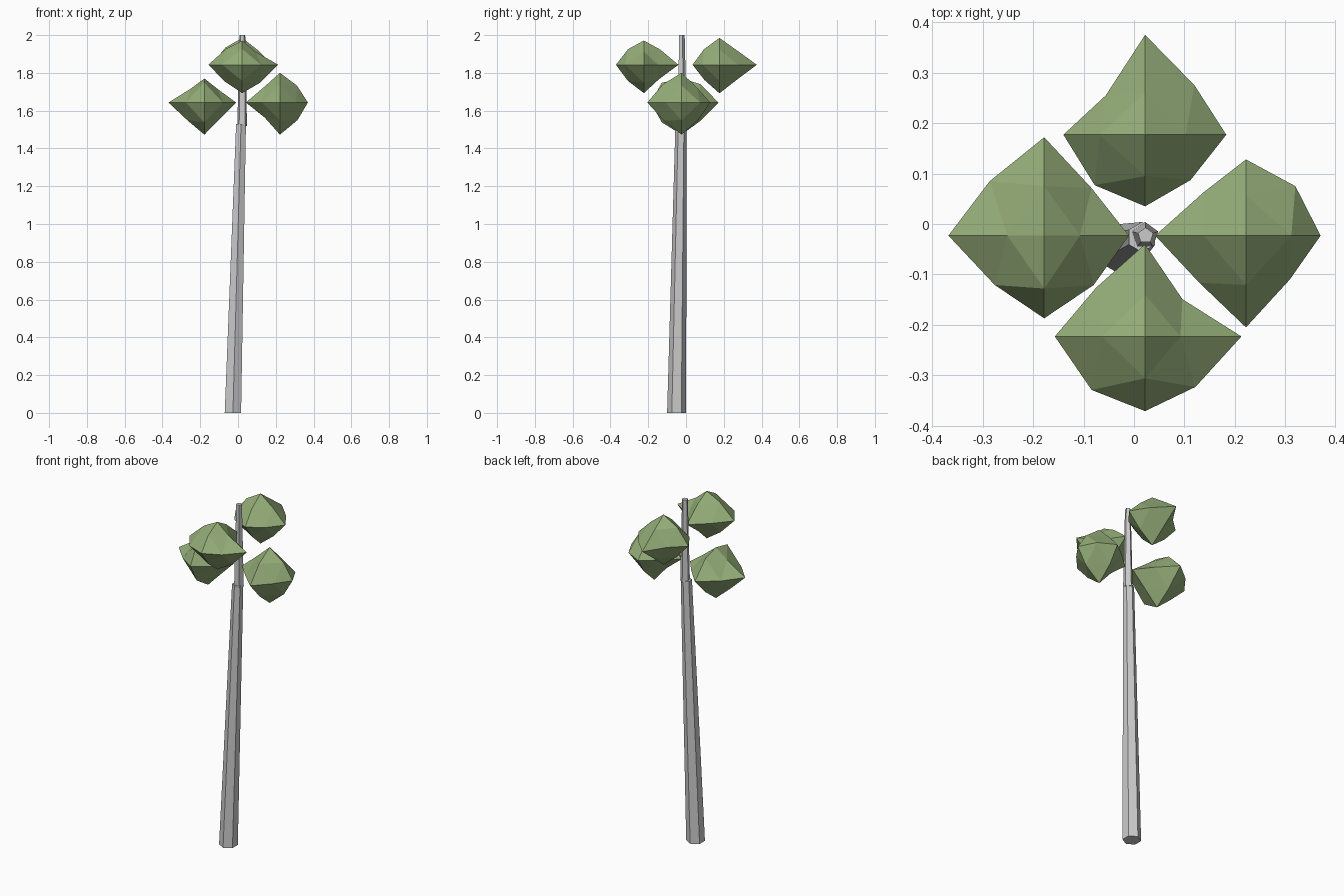
import bpy, bmesh, math
from mathutils import Vector

if "Cube" in bpy.data.objects:
    bpy.data.objects.remove(bpy.data.objects["Cube"])


def link(name, bm, mat=None):
    bmesh.ops.recalc_face_normals(bm, faces=bm.faces)
    mesh = bpy.data.meshes.new(name)
    bm.to_mesh(mesh)
    bm.free()
    obj = bpy.data.objects.new(name, mesh)
    bpy.context.collection.objects.link(obj)
    if mat:
        mesh.materials.append(mat)
    return obj


def limb(name, sides, bottom, r0, top, r1):
    """Tapered prism with horizontal ends, free to lean."""
    bm = bmesh.new()
    rings = []
    for c, r in ((bottom, r0), (top, r1)):
        rings.append([bm.verts.new((c[0] + r * math.sin(math.tau * i / sides),
                                    c[1] + r * math.cos(math.tau * i / sides), c[2]))
                      for i in range(sides)])
    for i in range(sides):
        j = (i + 1) % sides
        bm.faces.new((rings[0][i], rings[0][j], rings[1][j], rings[1][i]))
    for ring in rings:
        bm.faces.new(ring)
    return link(name, bm)


def clump(name, centre, tips, mids, mat):
    """Octahedron split once. tips: -x +x -y +y -z +z reach;
    mids: offsets for the xy, xz, yz edges, signs ordered -- +- -+ ++."""
    bm = bmesh.new()
    centre = Vector(centre)
    tip, mid = {}, {}
    for a in range(3):
        for k, s in enumerate((-1, 1)):
            p = Vector()
            p[a] = s * tips[2 * a + k]
            tip[a, s] = bm.verts.new(centre + p)
    for n, (a, b) in enumerate(((0, 1), (0, 2), (1, 2))):
        for k in range(4):
            sa, sb = (1 if k & 1 else -1), (1 if k & 2 else -1)
            p = Vector()
            p[a], p[b] = sa * mids[n * 4 + k], sb * mids[n * 4 + k]
            mid[a, sa, b, sb] = bm.verts.new(centre + p)
    for sx in (-1, 1):
        for sy in (-1, 1):
            for sz in (-1, 1):
                xy, xz, yz = mid[0, sx, 1, sy], mid[0, sx, 2, sz], mid[1, sy, 2, sz]
                bm.faces.new((xy, xz, yz))
                bm.faces.new((tip[0, sx], xy, xz))
                bm.faces.new((tip[1, sy], xy, yz))
                bm.faces.new((tip[2, sz], xz, yz))
    return link(name, bm, mat)


leaf = bpy.data.materials.new("leaf_green")
leaf.diffuse_color = (0.30, 0.42, 0.19, 1)
leaf.use_nodes = True
leaf.node_tree.nodes["Principled BSDF"].inputs["Base Color"].default_value = leaf.diffuse_color

# Trunk: leaning six-sided lower part, upright five-sided tip
limb("lower_trunk", 6, (-0.027, -0.05, 0), 0.05, (0.016, -0.026, 1.53), 0.03)
limb("upper_trunk", 5, (0.022, -0.023, 1.52), 0.027, (0.023, -0.023, 2.0), 0.016)

# Four leaf clumps around the trunk tip
clump("left_leaves", (-0.178, -0.023, 1.643),
      (0.19, 0.168, 0.164, 0.195, 0.17, 0.127),
      (0.098, 0.098, 0.108, 0.094, 0.092, 0.084, 0.073, 0.071,
       0.105, 0.098, 0.105, 0.098), leaf)
clump("right_leaves", (0.222, -0.023, 1.643),
      (0.18, 0.148, 0.182, 0.151, 0.17, 0.157),
      (0.093, 0.087, 0.085, 0.098, 0.08, 0.093, 0.083, 0.09,
       0.095, 0.09, 0.098, 0.08), leaf)
clump("front_leaves", (0.022, -0.223, 1.843),
      (0.179, 0.191, 0.148, 0.183, 0.15, 0.128),
      (0.106, 0.1, 0.097, 0.074, 0.09, 0.095, 0.085, 0.07,
       0.085, 0.078, 0.083, 0.083), leaf)
clump("back_leaves", (0.022, 0.177, 1.843),
      (0.162, 0.161, 0.142, 0.198, 0.151, 0.142),
      (0.1, 0.09, 0.078, 0.098, 0.085, 0.085, 0.09, 0.08,
       0.08, 0.085, 0.082, 0.083), leaf)
